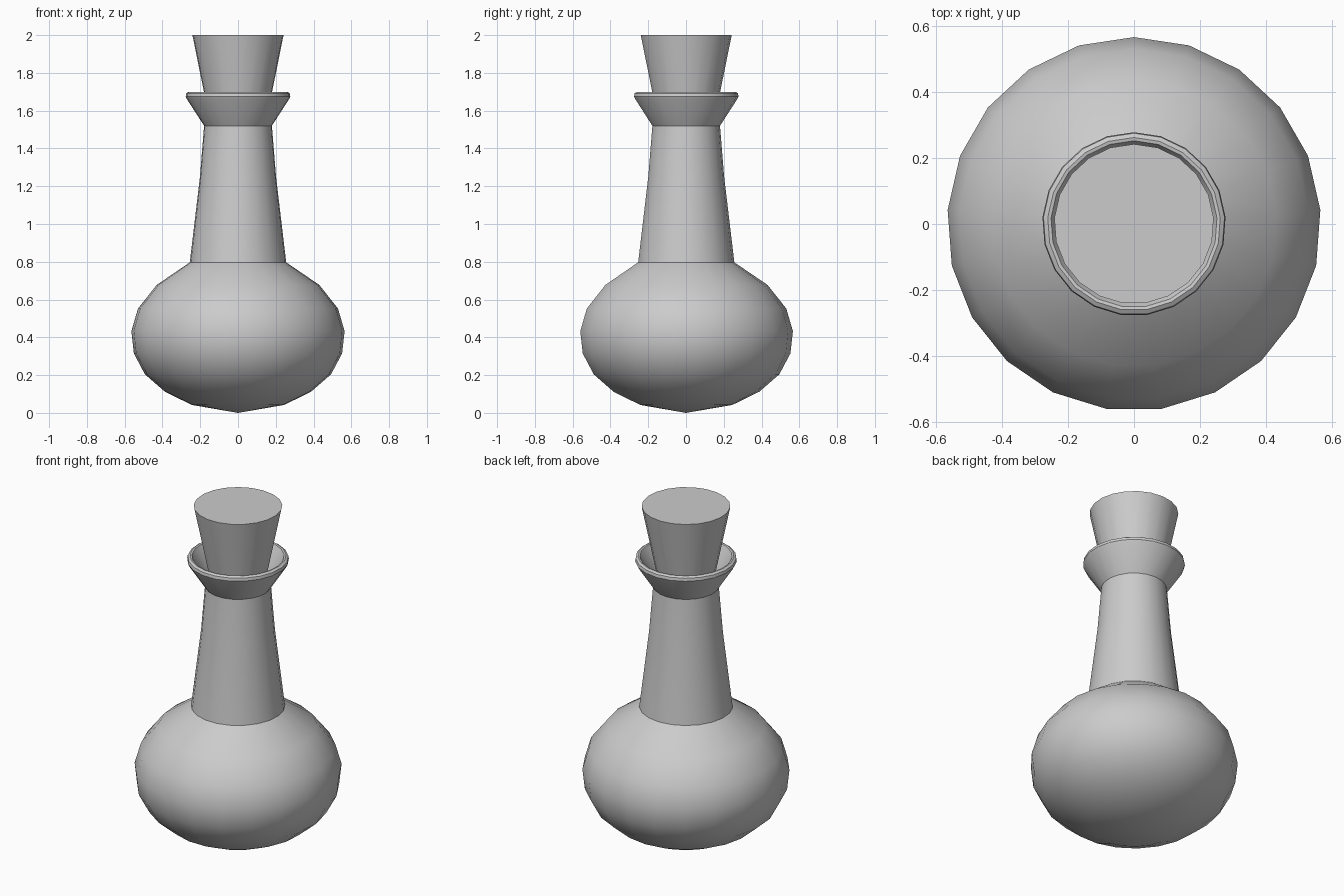
import bpy, bmesh, math

if "Cube" in bpy.data.objects:
    bpy.data.objects.remove(bpy.data.objects["Cube"])

SIDES = 21


def lathe(name, profile):
    """Revolve (radius, z) points about z; radius 0 makes a pole."""
    bm = bmesh.new()
    rings = []
    for r, z in profile:
        if r == 0:
            rings.append([bm.verts.new((0, 0, z))] * SIDES)
        else:
            rings.append([bm.verts.new((r * math.cos(a), r * math.sin(a), z))
                          for a in (math.pi / 2 + math.tau * i / SIDES for i in range(SIDES))])
    for lo, hi in zip(rings, rings[1:]):
        for i in range(SIDES):
            j = (i + 1) % SIDES
            corners = list(dict.fromkeys((lo[i], lo[j], hi[j], hi[i])))
            bm.faces.new(corners)
    mesh = bpy.data.meshes.new(name)
    bm.to_mesh(mesh)
    bm.free()
    ob = bpy.data.objects.new(name, mesh)
    bpy.context.collection.objects.link(ob)
    bpy.ops.object.select_all(action='DESELECT')
    ob.select_set(True)
    bpy.context.view_layer.objects.active = ob
    bpy.ops.object.shade_smooth_by_angle(angle=math.radians(30))
    return ob


# Flask: round belly, tapering neck, flared lip and the inside of the mouth
lathe("flask", [
    (0, 0), (0.245, 0.042), (0.388, 0.112), (0.494, 0.204), (0.553, 0.315),
    (0.566, 0.433), (0.531, 0.552), (0.432, 0.677), (0.256, 0.797),
    (0.202, 1.25), (0.18, 1.52),
    (0.272, 1.662), (0.278, 1.675), (0.275, 1.692), (0.262, 1.70),
    (0.252, 1.698), (0.243, 1.682), (0.155, 1.52), (0.12, 1.40),
])

# Tapered stopper, seated down in the neck
lathe("stopper", [(0, 1.35), (0.11, 1.35), (0.242, 2.0), (0, 2.0)])
